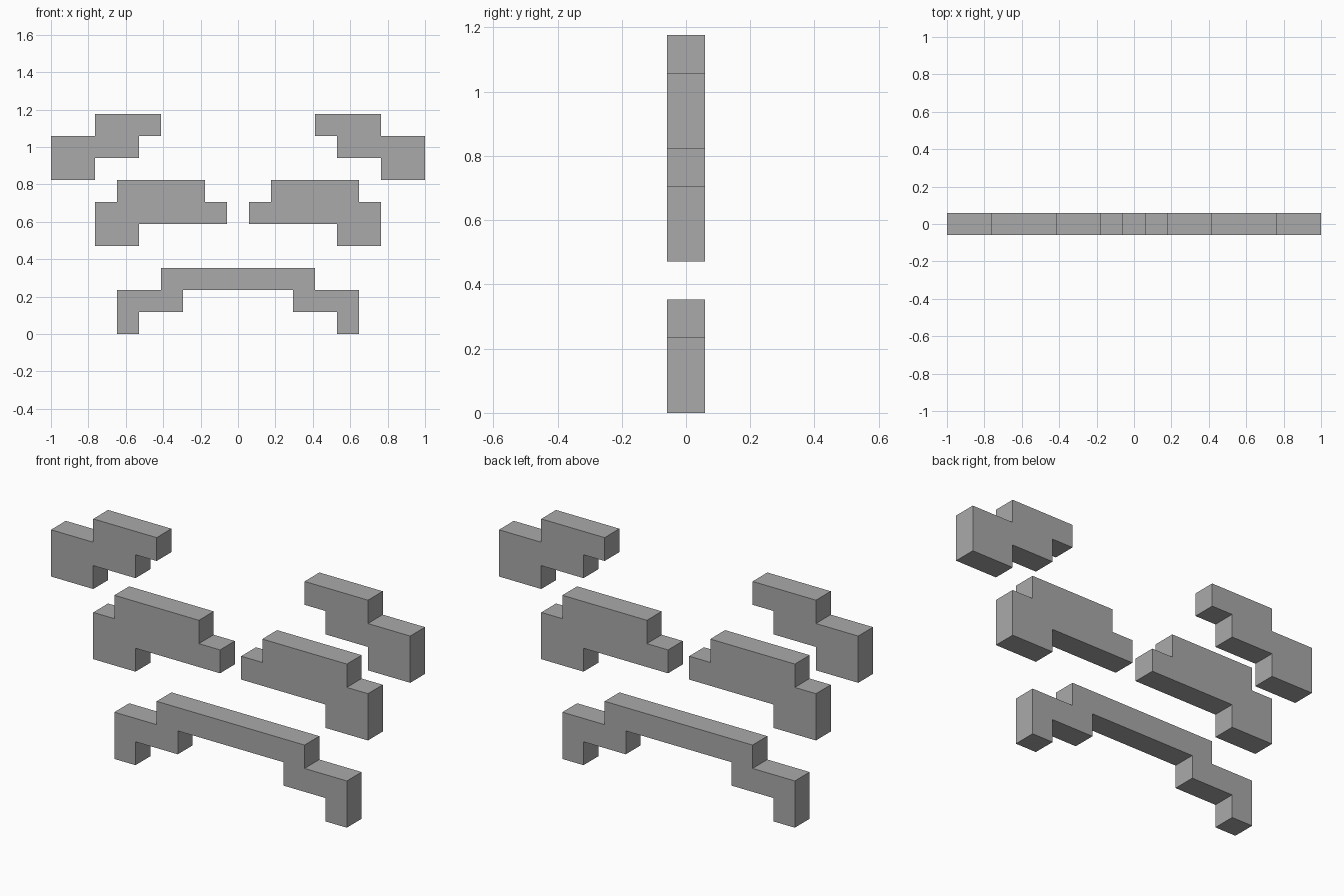
import bpy
import bmesh

U = 2 / 17  # one step of the blocky grid

cube = bpy.data.objects.get("Cube")
if cube:
    bpy.data.objects.remove(cube, do_unlink=True)

# Single plain grey material
grey = bpy.data.materials.new("plain grey")
grey.use_nodes = True
colour = (0.4, 0.4, 0.4, 1)
grey.diffuse_color = colour
grey.node_tree.nodes["Principled BSDF"].inputs["Base Color"].default_value = colour


def slab(name, outline):
    """Extrude an outline in grid steps (x, z) to a slab one step deep."""
    bm = bmesh.new()
    front = bm.faces.new([bm.verts.new((x * U, -U / 2, z * U)) for x, z in outline])
    extruded = bmesh.ops.extrude_face_region(bm, geom=[front], use_keep_orig=True)
    moved = [g for g in extruded["geom"] if isinstance(g, bmesh.types.BMVert)]
    bmesh.ops.translate(bm, verts=moved, vec=(0, U, 0))
    bmesh.ops.recalc_face_normals(bm, faces=bm.faces)
    mesh = bpy.data.meshes.new(name)
    bm.to_mesh(mesh)
    bm.free()
    mesh.materials.append(grey)
    bpy.context.collection.objects.link(bpy.data.objects.new(name, mesh))


def mirrored(outline):
    return [(-x, z) for x, z in reversed(outline)]


# Stepped brows and eyes, one on each side
brow = [(3.5, 10), (6.5, 10), (6.5, 9), (8.5, 9), (8.5, 7),
        (6.5, 7), (6.5, 8), (4.5, 8), (4.5, 9), (3.5, 9)]
eye = [(1.5, 7), (5.5, 7), (5.5, 6), (6.5, 6), (6.5, 4),
       (4.5, 4), (4.5, 5), (0.5, 5), (0.5, 6), (1.5, 6)]
for part, outline in (("brow", brow), ("eye", eye)):
    slab("left_" + part, outline)
    slab("right_" + part, mirrored(outline))

# Arched mouth, its half outline closed by its mirror image
half_mouth = [(3.5, 3), (3.5, 2), (5.5, 2), (5.5, 0), (4.5, 0),
              (4.5, 1), (2.5, 1), (2.5, 2)]
slab("mouth", half_mouth + mirrored(half_mouth))
